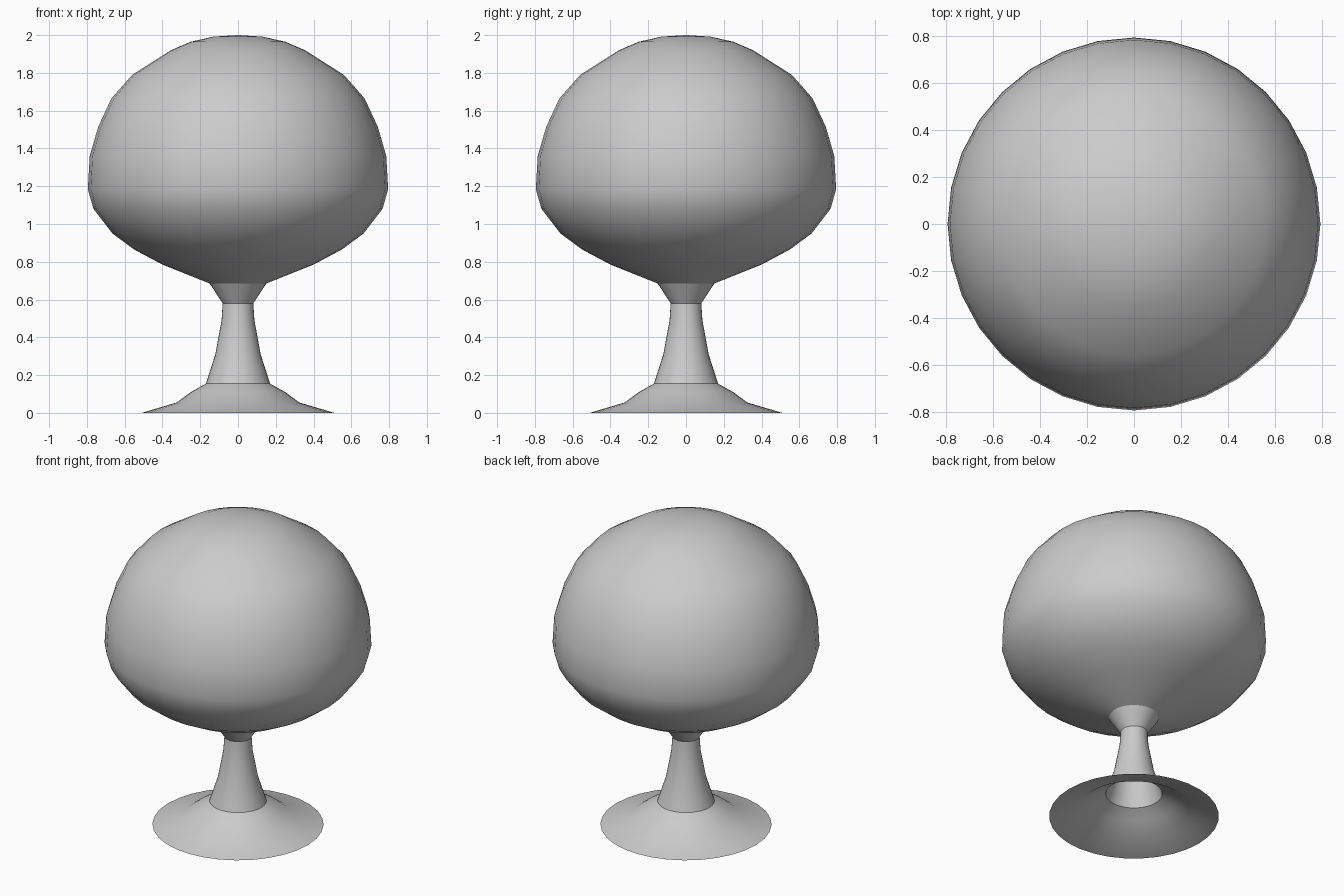
import bpy, bmesh, math

if "Cube" in bpy.data.objects:
    bpy.data.objects.remove(bpy.data.objects["Cube"])

SIDES = 32


def lathe(name, profile):
    """Revolve an (r, z) profile about the z axis into an open shell."""
    bm = bmesh.new()
    verts = [bm.verts.new((r, 0, z)) for r, z in profile]
    edges = [bm.edges.new(pair) for pair in zip(verts, verts[1:])]
    bmesh.ops.spin(bm, geom=verts + edges, cent=(0, 0, 0), axis=(0, 0, 1),
                   angle=2 * math.pi, steps=SIDES, use_duplicate=False)
    bmesh.ops.remove_doubles(bm, verts=bm.verts, dist=0.0005)
    bmesh.ops.recalc_face_normals(bm, faces=bm.faces)
    # Open shells: make sure the normals face outward / upward
    f = max(bm.faces, key=lambda f: f.calc_center_median().xy.length)
    c = f.calc_center_median()
    if f.normal.x * c.x + f.normal.y * c.y < 0:
        bmesh.ops.reverse_faces(bm, faces=bm.faces)
    mesh = bpy.data.meshes.new(name)
    bm.to_mesh(mesh)
    bm.free()
    mesh.shade_smooth()
    obj = bpy.data.objects.new(name, mesh)
    bpy.context.collection.objects.link(obj)
    return obj


# Flared foot, open underneath
lathe("foot", [(0.51, 0), (0.325, 0.055), (0.25, 0.11), (0.17, 0.155)])

# Hollow tapering stem
lathe("stem", [(0.17, 0.155), (0.12, 0.31), (0.087, 0.49), (0.081, 0.58)])

# Collar joining the stem to the bulb
lathe("collar", [(0.081, 0.58), (0.15, 0.685)])

# Large rounded bulb, closed at the top
lathe("bulb", [(0.15, 0.685), (0.40, 0.785), (0.55, 0.865), (0.665, 0.95),
               (0.765, 1.08), (0.795, 1.185), (0.785, 1.36), (0.74, 1.515),
               (0.67, 1.665), (0.56, 1.79), (0.355, 1.92), (0.25, 1.965),
               (0.13, 1.992), (0, 2.0)])
